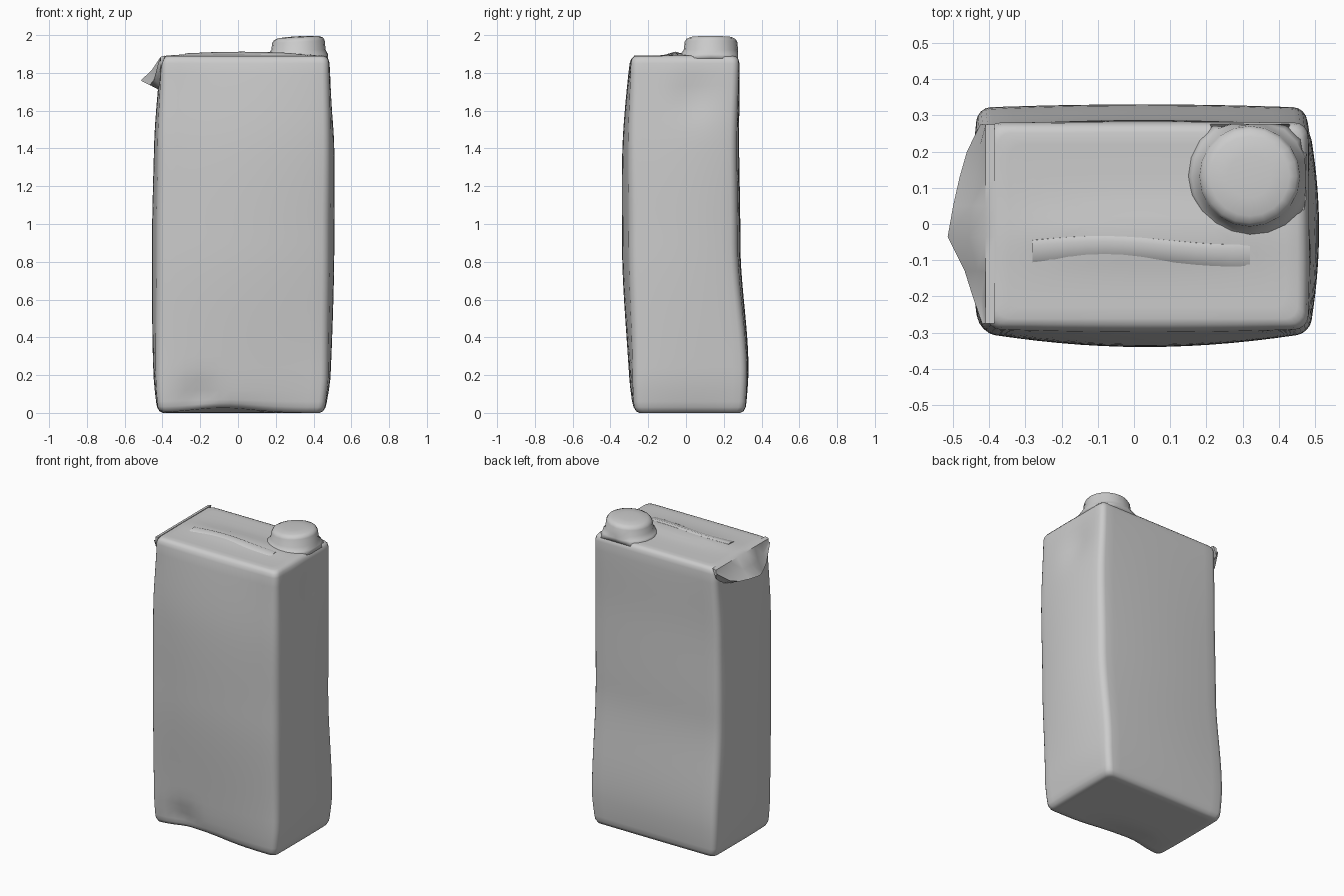
import bpy, bmesh, math

old = bpy.data.objects.get("Cube")
if old:
    bpy.data.objects.remove(old, do_unlink=True)

grey = bpy.data.materials.new("plain_grey")
grey.use_nodes = True
colour = (0.6, 0.6, 0.6, 1)
grey.diffuse_color = colour
grey.node_tree.nodes["Principled BSDF"].inputs["Base Color"].default_value = colour


def finish(name, bm, angle=None):
    bmesh.ops.recalc_face_normals(bm, faces=bm.faces)
    mesh = bpy.data.meshes.new(name)
    bm.to_mesh(mesh)
    bm.free()
    mesh.materials.append(grey)
    ob = bpy.data.objects.new(name, mesh)
    bpy.context.collection.objects.link(ob)
    bpy.ops.object.select_all(action='DESELECT')
    ob.select_set(True)
    bpy.context.view_layer.objects.active = ob
    if angle is None:
        bpy.ops.object.shade_smooth()
    else:
        bpy.ops.object.shade_smooth_by_angle(angle=math.radians(angle))
    return ob


def loft(bm, rings):
    """Skin closed rings of points and cap both ends."""
    rows = [[bm.verts.new(p) for p in ring] for ring in rings]
    for a, b in zip(rows, rows[1:]):
        for i in range(len(a)):
            j = (i + 1) % len(a)
            bm.faces.new((a[i], a[j], b[j], b[i]))
    bm.faces.new(rows[0])
    bm.faces.new(rows[-1])


def bump(d, width):
    return math.exp(-(d / width) ** 2)


# Carton body: height, left, right, front and back of the corner edges
SIDES = [(0.0, -.425, .46, -.275, .315),
         (0.2, -.432, .475, -.28, .322),
         (0.9, -.425, .48, -.297, .272),
         (1.4, -.42, .485, -.302, .268),
         (1.9, -.405, .48, -.29, .28)]


def sides_at(z):
    for a, b in zip(SIDES, SIDES[1:]):
        if z <= b[0]:
            t = (z - a[0]) / (b[0] - a[0])
            t = t * t * (3 - 2 * t)
            return [p + (q - p) * t for p, q in zip(a[1:], b[1:])]
    return SIDES[-1][1:]


def shape(x, y, z, box):
    """Swell the panels and press in the dents."""
    left, right, front, back = box
    u = (2 * x - left - right) / (right - left)
    v = (2 * y - front - back) / (back - front)
    swell = max(0, math.sin(math.pi * min(z / 1.89, 1))) ** 0.6
    nx = x + 0.03 * swell * u * (1 - v * v)
    ny = y + (0.016 if v > 0 else 0.042) * swell * v * (1 - u * u)
    # Pinch low on the front, shallow fold on the left, lifted front bottom edge
    if v < -0.5:
        ny += 0.03 * bump(x + 0.21, 0.09) * bump(z - 0.08, 0.09)
    if u > 0.5:
        nx -= 0.02 * bump(y - 0.05, 0.12) * bump(z - 1.68, 0.12)
    nz = z + 0.028 * bump(x + 0.08, 0.22) * bump(v + 1, 0.45) * bump(z, 0.06)
    if z > 1.88:
        nz += 0.016 * bump(y + 0.03, 0.08) * (1 - u * u)
    return nx, ny, nz


def body_ring(z, inset):
    box = sides_at(z)
    left, right, front, back = box
    l, r, f, b = left + inset, right - inset, front + inset, back - inset
    rad = min(0.035, (b - f) * 0.4)
    pts = []
    centres = [(r - rad, b - rad), (l + rad, b - rad), (l + rad, f + rad), (r - rad, f + rad)]
    for k, (cx, cy) in enumerate(centres):
        corner = []
        for s in range(5):
            a = math.pi / 2 * (k + s / 4)
            corner.append((cx + rad * math.cos(a), cy + rad * math.sin(a)))
        pts += corner
        nx, ny = centres[(k + 1) % 4]
        a = math.pi / 2 * (k + 1)
        end = (nx + rad * math.cos(a), ny + rad * math.sin(a))
        start = corner[-1]
        pts += [(start[0] + (end[0] - start[0]) * s / 14,
                 start[1] + (end[1] - start[1]) * s / 14) for s in range(1, 14)]
    return [shape(x, y, z, box) for x, y in pts]


insets = [.26, .22, .18, .14, .1, .06, .028]
levels = [(0, i) for i in insets] + [(.008, .012), (.03, .002)]
levels += [(.06 + 1.79 * i / 30, 0) for i in range(31)]
levels += [(1.872, .004), (1.885, .014)] + [(1.89, i) for i in reversed(insets)]
bm = bmesh.new()
loft(bm, [body_ring(z, i) for z, i in levels])
finish("carton_body", bm)

# Spout cap with a flared foot and a slightly tilted top
bm = bmesh.new()
rings = []
for rad, z in [(.185, 1.875), (.16, 1.9), (.144, 1.922), (.139, 1.965), (.13, 1.98),
               (.11, 1.989), (.06, 1.993), (.02, 1.994)]:
    ring = []
    for i in range(20):
        a = math.tau * i / 20
        x, y = .32 + rad * math.cos(a), .132 + rad * math.sin(a)
        tilt = 0.055 * (x - .32) if z > 1.95 else 0
        ring.append((min(x, .476), min(y, .276), z + tilt))
    rings.append(ring)
loft(bm, rings)
finish("spout_cap", bm)

# Folded seam lying across the top
bm = bmesh.new()
rings = []
for i in range(13):
    t = i / 12
    x = -.28 + .6 * t
    h = .012 * math.sin(math.pi * min(1, max(.04, t))) ** 0.6
    wave = .012 * math.sin(5 * t)
    rings.append([(x, -.115 + wave, 1.885), (x, -.105 + wave, 1.893 + h * .3),
                  (x, -.06 + wave, 1.9 + h), (x, -.045 + wave, 1.897 + h * .7),
                  (x, -.04 + wave, 1.885)])
loft(bm, rings)
finish("top_seam", bm, 50)

# Corner ear folded down over the right end
bm = bmesh.new()
rings = []
for y, x, z in [(.275, -.425, 1.86), (.2, -.462, 1.80), (.13, -.482, 1.775), (.05, -.5, 1.765),
                (-.035, -.515, 1.76), (-.13, -.468, 1.735), (-.2, -.446, 1.76),
                (-.275, -.42, 1.86)]:
    mid = ((x - .395) / 2 - .002, (z + 1.892) / 2 - .012)
    rings.append([(-.385, y, 1.892), (-.41, y, 1.885), (mid[0], y, mid[1]), (x, y, z),
                  (x + .012, y, z - .004), (-.41, y, z - .03)])
loft(bm, rings)
finish("folded_ear", bm, 45)
